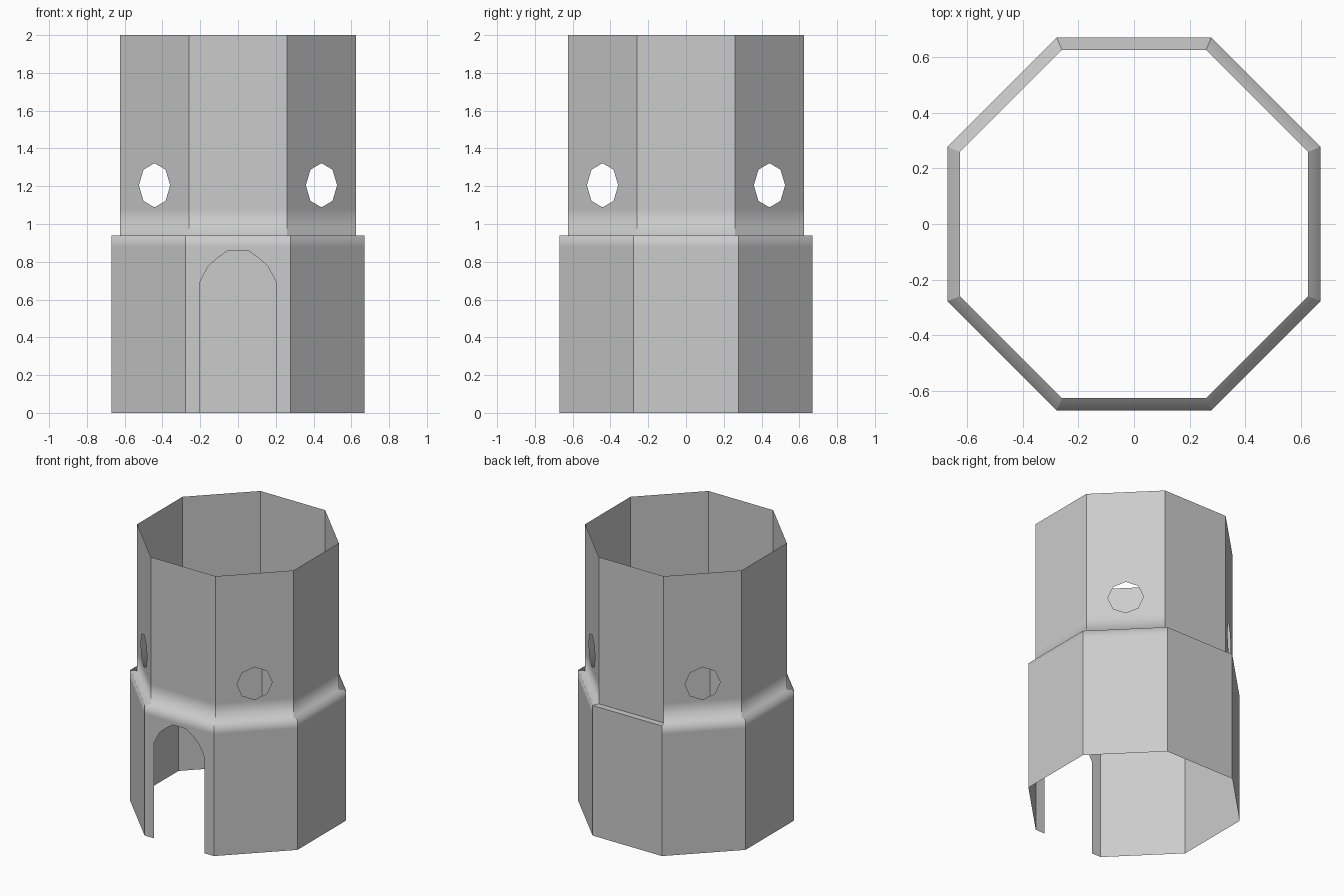
import bpy, bmesh
from math import sin, cos, tan, pi
from mathutils import Vector

if "Cube" in bpy.data.objects:
    bpy.data.objects.remove(bpy.data.objects["Cube"])

LOW, UP = 0.67, 0.625              # apothems of the lower and upper tube
LEDGE, TOP = 0.94, 2.0             # heights
LOOP_LOW, LOOP_UP = 0.88, 1.08     # support loops of the soft ledge shading
HOLE_Z, HOLE_R = 1.205, 0.117
T = tan(pi / 8)
WL, WU = LOW * T, UP * T           # half widths of the side panels

bm = bmesh.new()


def panel(angle, pts):
    """Add a face from (across, out, up) points on the side facing angle."""
    n = Vector((cos(angle), sin(angle), 0))
    t = Vector((-sin(angle), cos(angle), 0))
    bm.faces.new([bm.verts.new(n * r + t * u + Vector((0, 0, z))) for u, r, z in pts])


# right half of the arch, from the spring line up
arch = [(0.203, 0), (0.203, 0.69), (0.16, 0.773), (0.115, 0.815), (0.052, 0.86)]

for k in range(8):
    a = -pi / 2 + k * pi / 4

    # lower wall, with the doorway cut into the front
    door = []
    if k == 0:
        door = [(u, LOW, z) for u, z in arch]
        door = [(-u, r, z) for u, r, z in door] + door[::-1]
    panel(a, [(-WL, LOW, 0)] + door +
          [(WL, LOW, 0), (WL, LOW, LOOP_LOW), (-WL, LOW, LOOP_LOW)])
    panel(a, [(-WL, LOW, LOOP_LOW), (WL, LOW, LOOP_LOW),
              (WL, LOW, LEDGE), (-WL, LOW, LEDGE)])

    # ledge
    panel(a, [(-WL, LOW, LEDGE), (WL, LOW, LEDGE), (WU, UP, LEDGE), (-WU, UP, LEDGE)])

    # upper wall in two halves, with a round window on each diagonal side
    panel(a, [(-WU, UP, LEDGE), (WU, UP, LEDGE), (WU, UP, LOOP_UP),
              (0, UP, LOOP_UP), (-WU, UP, LOOP_UP)])
    right, left = [], []
    if k % 2:
        right = [(HOLE_R * sin(i * pi / 4), UP, HOLE_Z + HOLE_R * cos(i * pi / 4))
                 for i in range(5)]
        left = [(-u, r, z) for u, r, z in right[::-1]]
    panel(a, [(0, UP, LOOP_UP), (WU, UP, LOOP_UP), (WU, UP, TOP), (0, UP, TOP)] + right)
    panel(a, [(0, UP, TOP), (-WU, UP, TOP), (-WU, UP, LOOP_UP), (0, UP, LOOP_UP)] + left)

bmesh.ops.remove_doubles(bm, verts=bm.verts, dist=0.0005)

# smooth over the ledge, sharp corners between sides and a sharp back ledge
for f in bm.faces:
    f.smooth = True
bm.normal_update()
for e in bm.edges:
    p, q = e.verts[0].co, e.verts[1].co
    corner = len(e.link_faces) == 2 and 0.1 < e.calc_face_angle(0) < 1.4
    radial = abs(p.z - LEDGE) < 0.001 and abs(q.z - LEDGE) < 0.001 and (p - q).length < 0.1
    back = abs(p.z - LEDGE) < 0.001 and abs(q.z - LEDGE) < 0.001 and min(p.y, q.y) > 0.6
    if corner or radial or back:
        e.smooth = False

mesh = bpy.data.meshes.new("tower_shell")
bm.to_mesh(mesh)
bm.free()
bpy.context.collection.objects.link(bpy.data.objects.new("tower_shell", mesh))
